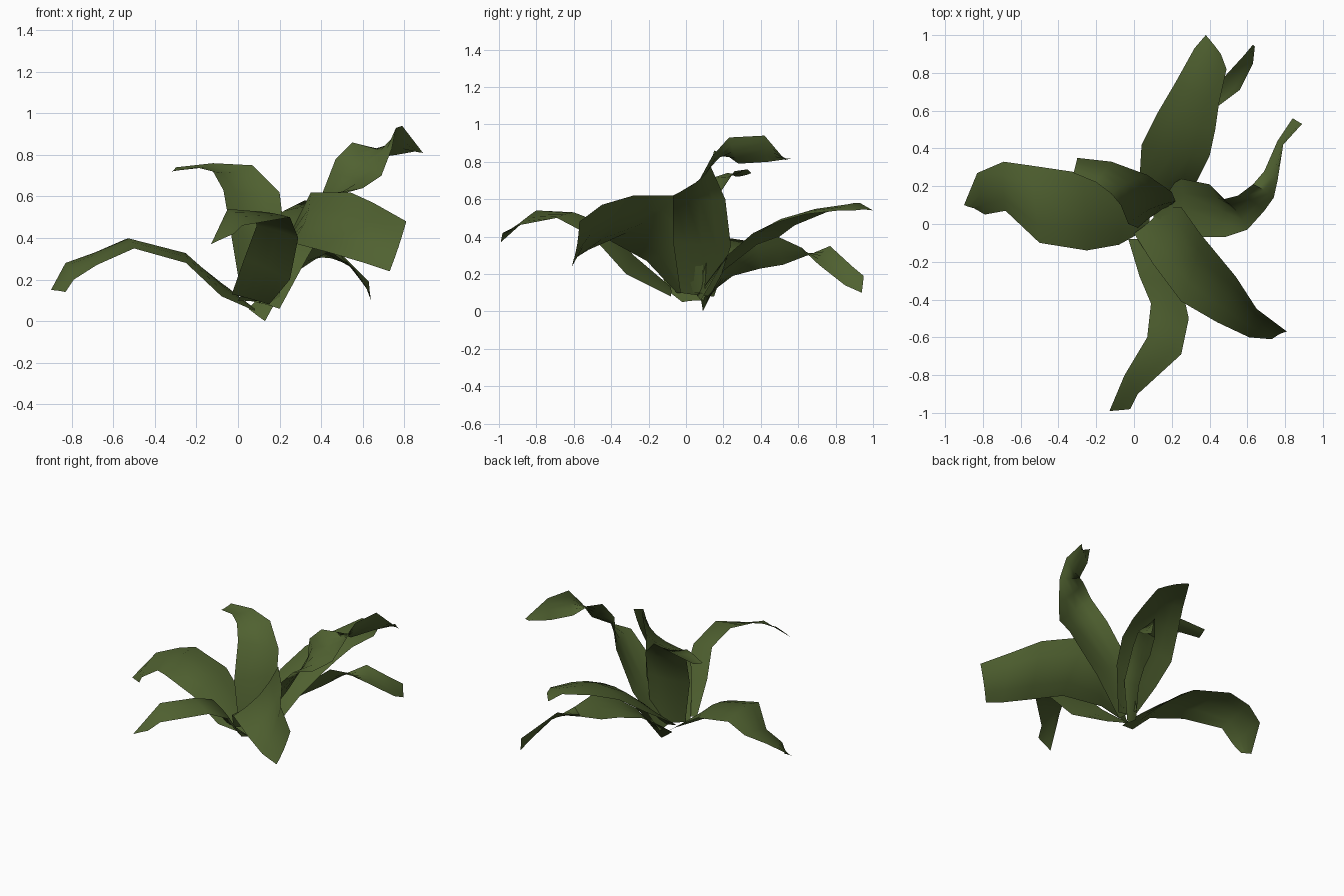
import bpy
import bmesh
import math
from mathutils import Vector

default_cube = bpy.data.objects.get("Cube")
if default_cube:
    bpy.data.objects.remove(default_cube, do_unlink=True)

# One leaf-green material for the whole plant
leaf_green = bpy.data.materials.new("leaf green")
leaf_green.use_nodes = True
green = (0.08, 0.12, 0.03, 1)
leaf_green.diffuse_color = green
shader = leaf_green.node_tree.nodes["Principled BSDF"]
shader.inputs["Base Color"].default_value = green
shader.inputs["Roughness"].default_value = 0.9

COLUMNS = 4      # strips across one blade
UNIT = 0.01      # rail points are given in hundredths


def make_leaf(name, left_rail, right_rail, sag):
    """Loft a blade between its two edges; the midrib sags, or arches if sag is negative."""
    left = [Vector(point) * UNIT for point in left_rail]
    right = [Vector(point) * UNIT for point in right_rail]
    middle = [(a + b) / 2 for a, b in zip(left, right)]
    last = len(middle) - 1

    bm = bmesh.new()
    rows = []
    for i, (a, b) in enumerate(zip(left, right)):
        along = middle[min(i + 1, last)] - middle[max(i - 1, 0)]
        across = b - a
        upper_side = across.cross(along).normalized()
        depth = sag * across.length * math.sin(math.pi * (i + 1) / (last + 2))
        row = []
        for column in range(COLUMNS + 1):
            t = column / COLUMNS
            trough = math.sin(math.pi * t) * depth
            row.append(bm.verts.new(a.lerp(b, t) - upper_side * trough))
        rows.append(row)

    for near, far in zip(rows, rows[1:]):
        for column in range(COLUMNS):
            bm.faces.new((near[column], near[column + 1],
                          far[column + 1], far[column]))

    mesh = bpy.data.meshes.new(name)
    bm.to_mesh(mesh)
    bm.free()
    mesh.materials.append(leaf_green)
    leaf = bpy.data.objects.new(name, mesh)
    bpy.context.scene.collection.objects.link(leaf)
    bpy.ops.object.select_all(action="DESELECT")
    leaf.select_set(True)
    bpy.context.view_layer.objects.active = leaf
    bpy.ops.object.shade_smooth_by_angle(angle=math.radians(60))


# Low, wide leaf arching out to the right side
make_leaf(
    "right_leaf",
    left_rail=[(8, -2, 5), (-8, -11, 12), (-25, -14, 28), (-50, -10, 35),
               (-68, 7, 27), (-79, 5, 20), (-83, 8, 14)],
    right_rail=[(8, 10, 6), (-6, 18, 17), (-28, 27, 32), (-55, 31, 38),
                (-69, 33, 33), (-83, 27, 28), (-90, 10, 15)],
    sag=-0.08,
)

# Narrow leaf climbing and curling over at the front
make_leaf(
    "front_leaf",
    left_rail=[(15, -8, 8), (25, -32, 20), (29, -50, 40), (25, -69, 50),
               (2, -90, 46), (-2, -98, 42)],
    right_rail=[(-3, -8, 13), (3, -28, 30), (9, -42, 46), (7, -60, 53),
                (-5, -80, 54), (-13, -99, 37)],
    sag=-0.03,
)

# Broad, steeply rolled leaf at the front left
make_leaf(
    "front_left_leaf",
    left_rail=[(16, 9, 10), (25, 9, 42), (35, -5, 62), (54, -28, 62),
               (65, -45, 57), (81, -57, 48)],
    right_rail=[(0, -5, 10), (10, -21, 27), (25, -41, 38), (44, -52, 33),
                (61, -60, 28), (73, -61, 24)],
    sag=0.08,
)

# Tallest leaf, rising on the left, then rolling its outer edge up at the tip
make_leaf(
    "tall_left_leaf",
    left_rail=[(10, 15, 8), (25, 24, 35), (40, 21, 60), (47, 13, 78),
               (55, 15, 86), (63, 21, 84), (69, 28, 79), (76, 44, 80),
               (84, 56, 82)],
    right_rail=[(10, -3, 10), (25, -7, 38), (48, -7, 62), (60, -3, 64),
                (69, 7, 70), (74, 14, 83), (76, 23, 93), (79, 42, 94),
                (89, 53, 81)],
    sag=0.1,
)

# Long arched leaf reaching straight back
make_leaf(
    "back_leaf",
    left_rail=[(4, 5, 10), (3, 25, 23), (4, 42, 34), (12, 58, 46),
               (22, 75, 53), (32, 93, 58), (38, 100, 54)],
    right_rail=[(20, 8, 6), (33, 22, 30), (40, 36, 42), (43, 50, 48),
                (45, 64, 52), (49, 82, 54), (46, 90, 54)],
    sag=-0.1,
)

# Low leaf twisting and drooping at the back; its root is the lowest point
make_leaf(
    "drooping_back_leaf",
    left_rail=[(5, 8, 6), (17, 25, 19), (25, 40, 23), (30, 52, 25),
               (37, 65, 30), (47, 77, 35), (58, 89, 24), (63, 95, 19)],
    right_rail=[(13, 9, 0), (25, 20, 22), (33, 38, 36), (38, 49, 40),
                (44, 62, 34), (56, 71, 25), (63, 85, 14), (64, 94, 10)],
    sag=0.04,
)

# Upright leaf folding over towards the back right
make_leaf(
    "upright_leaf",
    left_rail=[(2, -2, 10), (-3, 0, 40), (-7, 10, 63), (-12, 16, 72),
               (-20, 22, 74), (-32, 27, 72)],
    right_rail=[(20, 10, 10), (22, 12, 45), (20, 17, 62), (7, 26, 75),
                (-12, 33, 76), (-30, 35, 74)],
    sag=0.1,
)
